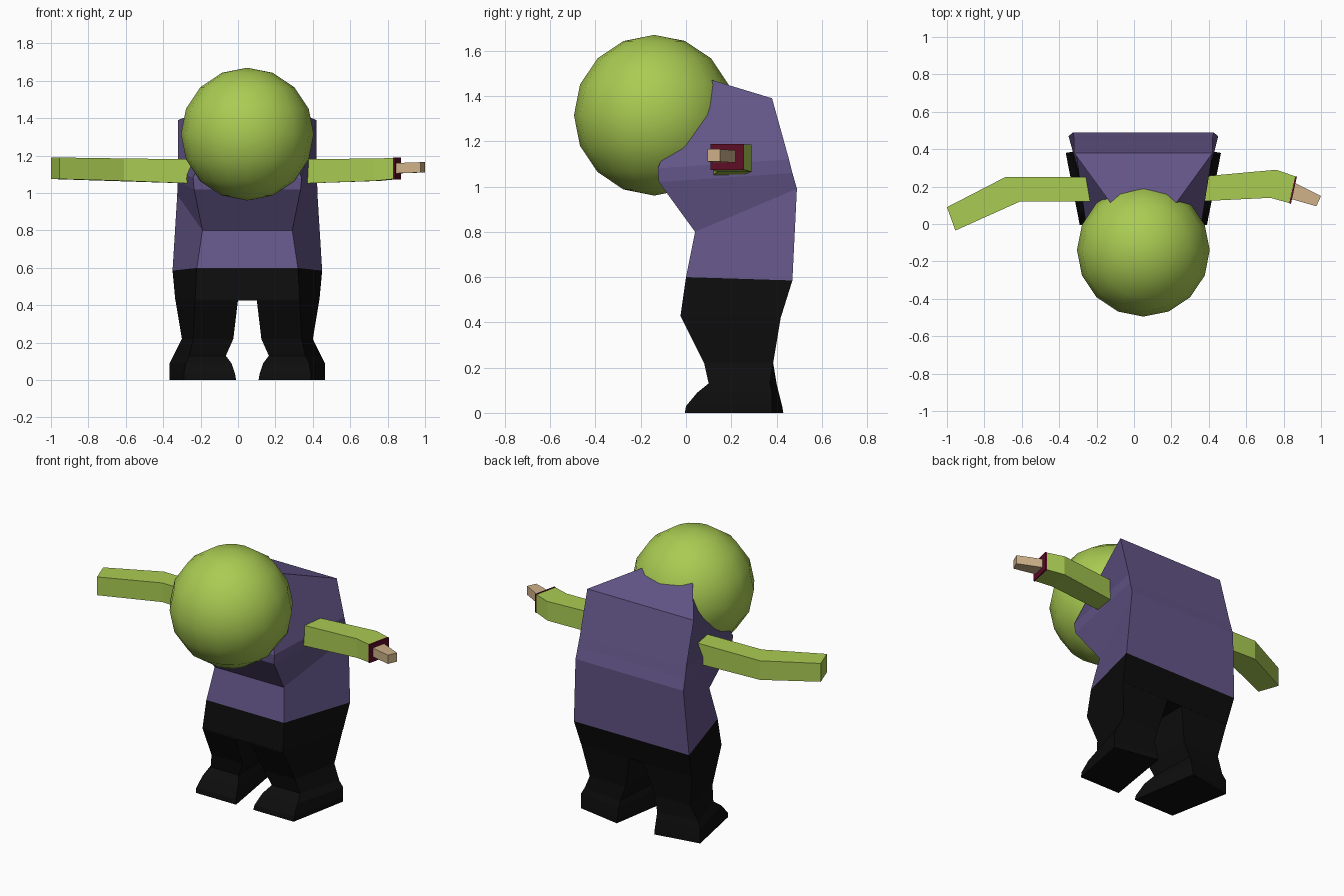
import bpy, bmesh

if "Cube" in bpy.data.objects:
    bpy.data.objects.remove(bpy.data.objects["Cube"])

CX = 0.05  # body symmetry line


def material(name, rgb):
    m = bpy.data.materials.new(name)
    m.diffuse_color = (*rgb, 1)
    m.use_nodes = True
    m.node_tree.nodes["Principled BSDF"].inputs["Base Color"].default_value = m.diffuse_color
    return m


GREEN = material("skin green", (0.40, 0.60, 0.085))
PURPLE = material("shirt purple", (0.127, 0.093, 0.25))
BLACK = material("trouser black", (0.004, 0.004, 0.004))
MAROON = material("cuff maroon", (0.11, 0.004, 0.02))
TAN = material("stick tan", (0.62, 0.44, 0.25))


def finish(bm, name, mat):
    bmesh.ops.recalc_face_normals(bm, faces=bm.faces)
    me = bpy.data.meshes.new(name)
    bm.to_mesh(me)
    bm.free()
    me.materials.append(mat)
    ob = bpy.data.objects.new(name, me)
    bpy.context.collection.objects.link(ob)
    return ob


def loft(name, rings, mat):
    """Skin a list of equal-sized point rings and cap both ends."""
    bm = bmesh.new()
    loops = [[bm.verts.new(p) for p in ring] for ring in rings]
    n = len(loops[0])
    for a, b in zip(loops, loops[1:]):
        for i in range(n):
            j = (i + 1) % n
            bm.faces.new((a[i], a[j], b[j], b[i]))
    bm.faces.new(loops[0])
    bm.faces.new(loops[-1])
    return finish(bm, name, mat)


def body_ring(front, back):
    """Symmetric ring from (half width, y, z) of front and back edges."""
    (fw, fy, fz), (bw, by, bz) = front, back
    return [(CX - fw, fy, fz), (CX + fw, fy, fz), (CX + bw, by, bz), (CX - bw, by, bz)]


def bar(name, sections, mat):
    """Box-section bar; each section is (front xy, back xy, bottom z, top z)."""
    return loft(name, [[(*f, lo), (*b, lo), (*b, hi), (*f, hi)]
                       for f, b, lo, hi in sections], mat)


# Hunched torso, narrower at the front
loft("torso", [
    body_ring((0.27, 0.00, 0.60), (0.40, 0.47, 0.585)),
    body_ring((0.24, 0.04, 0.80), (0.375, 0.49, 0.99)),
    body_ring((0.285, -0.12, 1.02), (0.373, 0.47, 1.06)),
    body_ring((0.29, -0.125, 1.08), (0.37, 0.455, 1.12)),
    body_ring((0.13, 0.05, 1.49), (0.37, 0.38, 1.39)),
], PURPLE)

# Hips
loft("hips", [
    body_ring((0.28, -0.025, 0.425), (0.385, 0.42, 0.425)),
    body_ring((0.27, 0.00, 0.60), (0.40, 0.47, 0.585)),
], BLACK)

# Legs with splayed feet: z, then front-outer, front-inner, back-inner, back-outer
LEG = [
    (0.43, (0.28, -0.025), (0.05, -0.025), (0.05, 0.42), (0.385, 0.42)),
    (0.22, (0.29, 0.08), (0.075, 0.08), (0.10, 0.385), (0.35, 0.385)),
    (0.13, (0.31, 0.10), (0.115, 0.10), (0.13, 0.40), (0.395, 0.37)),
    (0.09, (0.33, 0.05), (0.085, 0.05), (0.13, 0.41), (0.415, 0.38)),
    (0.03, (0.34, 0.00), (0.065, 0.00), (0.13, 0.425), (0.415, 0.38)),
    (0.00, (0.34, -0.005), (0.06, -0.005), (0.13, 0.43), (0.415, 0.38)),
]
for side, label in ((-1, "right"), (1, "left")):
    loft(label + "_leg", [[(CX + side * x, y, z) for x, y in pts]
                          for z, *pts in LEG], BLACK)

# Arms
bar("right_arm", [
    ((-0.22, 0.12), (-0.22, 0.25), 1.05, 1.18),
    ((-0.61, 0.12), (-0.69, 0.25), 1.065, 1.185),
    ((-0.955, -0.035), (-1.0, 0.09), 1.075, 1.19),
], GREEN)
bar("left_arm", [
    ((0.32, 0.12), (0.32, 0.25), 1.05, 1.18),
    ((0.73, 0.14), (0.76, 0.29), 1.065, 1.185),
    ((0.83, 0.112), (0.862, 0.255), 1.075, 1.187),
], GREEN)

# Cuff plate on the end of the left arm, and the stick it holds
bar("cuff", [
    ((0.83, 0.11), (0.862, 0.255), 1.073, 1.189),
    ((0.839, 0.108), (0.871, 0.253), 1.073, 1.189),
], MAROON)
bar("stick", [
    ((0.835, 0.135), (0.86, 0.22), 1.105, 1.16),
    ((0.975, 0.095), (1.0, 0.15), 1.11, 1.165),
], TAN)

# Round head
bm = bmesh.new()
bmesh.ops.create_uvsphere(bm, u_segments=16, v_segments=8, radius=0.355)
bmesh.ops.translate(bm, verts=bm.verts, vec=(CX, -0.14, 1.315))
for f in bm.faces:
    f.smooth = True
finish(bm, "head", GREEN)
